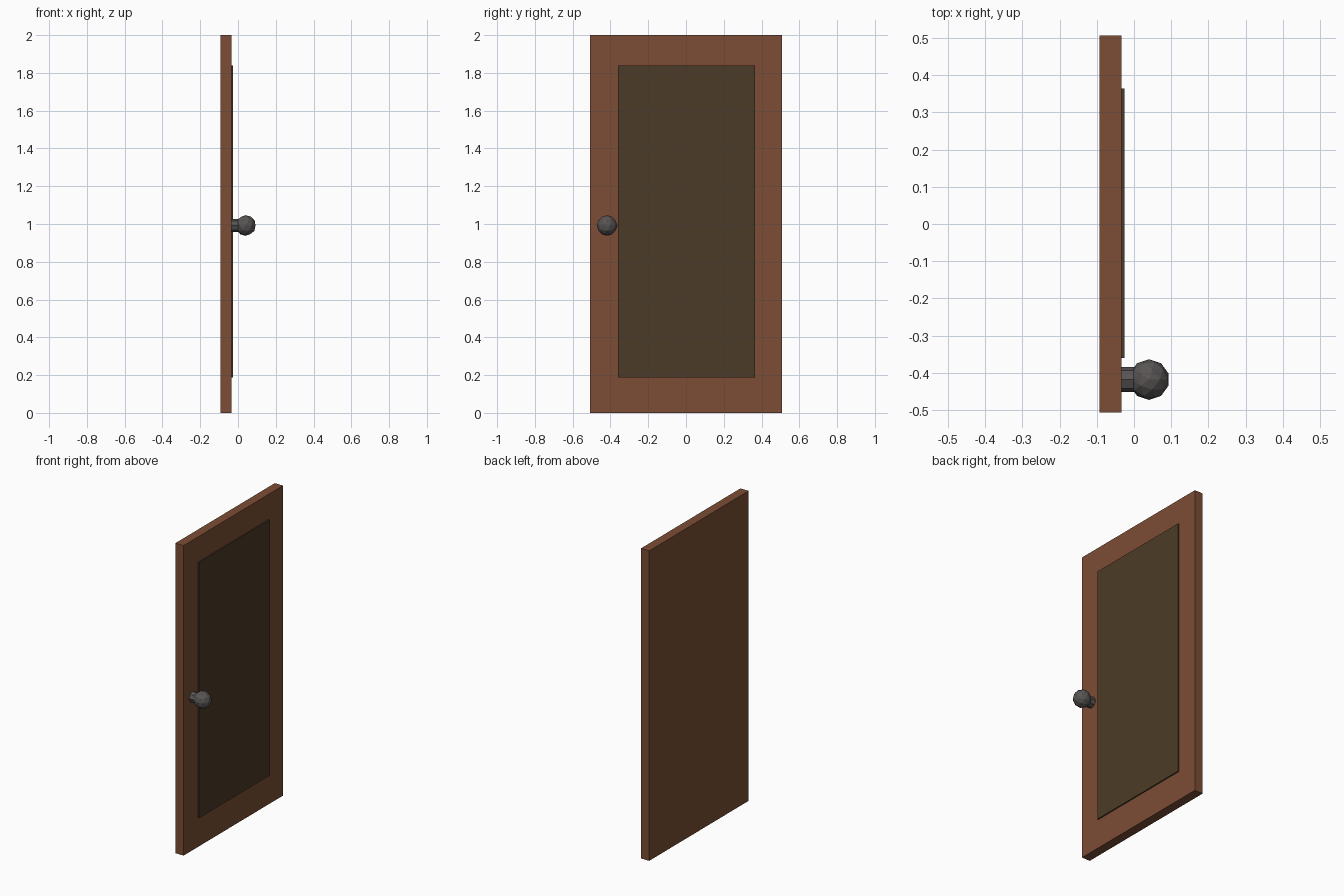
import bpy
from math import pi
from mathutils import Vector

if "Cube" in bpy.data.objects:
    bpy.data.objects.remove(bpy.data.objects["Cube"])


def material(name, rgb):
    mat = bpy.data.materials.new(name)
    mat.diffuse_color = (*rgb, 1)
    mat.use_nodes = True
    mat.node_tree.nodes["Principled BSDF"].inputs["Base Color"].default_value = mat.diffuse_color
    return mat


def box(name, low, high, mat):
    low, high = Vector(low), Vector(high)
    bpy.ops.mesh.primitive_cube_add(size=1, location=(low + high) / 2)
    ob = bpy.context.object
    ob.name = name
    ob.scale = high - low
    bpy.ops.object.transform_apply(location=False, rotation=False, scale=True)
    ob.data.materials.append(mat)
    return ob


wood = material("wood", (0.20, 0.075, 0.035))
dark_wood = material("dark_wood", (0.073, 0.044, 0.02))
metal = material("metal", (0.10, 0.09, 0.09))

# Door slab and the raised panel on its right face
box("door_slab", (-0.0925, -0.507, 0), (-0.0335, 0.507, 2), wood)
box("door_panel", (-0.045, -0.36, 0.188), (-0.0255, 0.364, 1.838), dark_wood)

# Knob neck, running out along x
KNOB_Y, KNOB_Z = -0.418, 0.992
bpy.ops.mesh.primitive_cylinder_add(vertices=8, radius=0.034, depth=0.055,
                                    location=(-0.013, KNOB_Y, KNOB_Z),
                                    rotation=(0, pi / 2, 0))
neck = bpy.context.object
neck.name = "knob_neck"
neck.data.materials.append(metal)

# Faceted ball knob
bpy.ops.mesh.primitive_ico_sphere_add(subdivisions=2, radius=0.0545,
                                      location=(0.0405, KNOB_Y, KNOB_Z))
knob = bpy.context.object
knob.name = "knob_ball"
knob.data.materials.append(metal)
